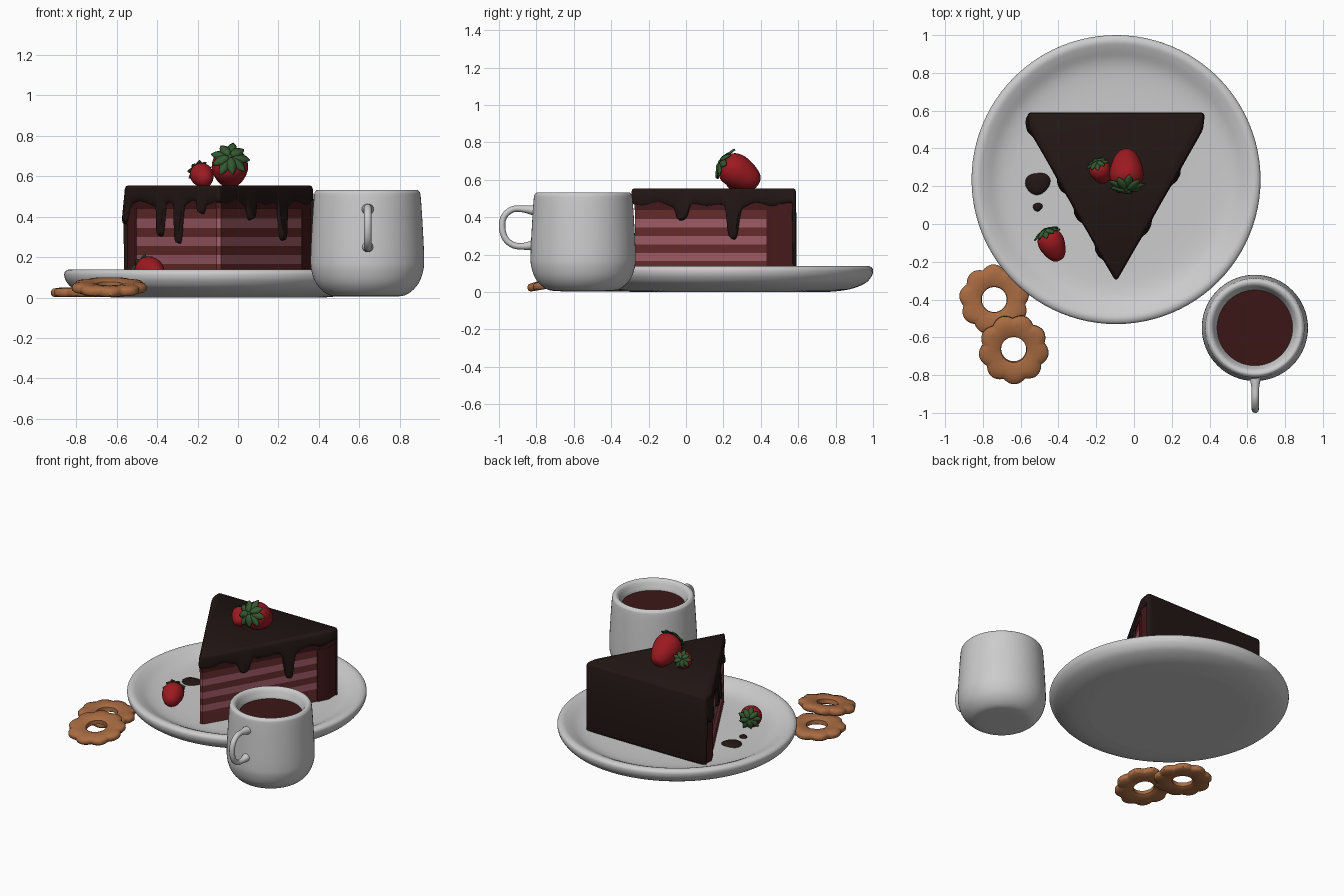
import bpy, bmesh, math
from mathutils import Vector, Matrix

if "Cube" in bpy.data.objects:
    bpy.data.objects.remove(bpy.data.objects["Cube"])

CX = -0.095          # centre line of plate and cake
FLOOR = 0.075        # inside floor of plate


def mat(name, *rgb):
    m = bpy.data.materials.new(name)
    m.diffuse_color = (*rgb, 1)
    m.use_nodes = True
    m.node_tree.nodes["Principled BSDF"].inputs["Base Color"].default_value = m.diffuse_color
    return m


GLAZE = mat("glaze", 0.016, 0.008, 0.007)
FROST = mat("frosting", 0.06, 0.01, 0.011)
SPONGE = mat("sponge", 0.14, 0.025, 0.027)
CREAM = mat("cream", 0.36, 0.11, 0.14)
RED = mat("berry_red", 0.33, 0.01, 0.015)
GREEN = mat("leaf_green", 0.035, 0.1, 0.03)
BISCUIT = mat("biscuit", 0.4, 0.15, 0.055)
COFFEE = mat("coffee", 0.045, 0.008, 0.008)


def make(name, verts, faces, material=None, matrix=None, angle=50):
    me = bpy.data.meshes.new(name)
    me.from_pydata([tuple(v) for v in verts], [], faces)
    bm = bmesh.new()
    bm.from_mesh(me)
    bmesh.ops.remove_doubles(bm, verts=bm.verts, dist=1e-5)
    bmesh.ops.recalc_face_normals(bm, faces=bm.faces)
    bm.to_mesh(me)
    bm.free()
    ob = bpy.data.objects.new(name, me)
    bpy.context.collection.objects.link(ob)
    if material:
        me.materials.append(material)
    if matrix:
        ob.matrix_world = matrix
    bpy.ops.object.select_all(action='DESELECT')
    bpy.context.view_layer.objects.active = ob
    ob.select_set(True)
    bpy.ops.object.shade_smooth_by_angle(angle=math.radians(angle))
    return ob


def ring_faces(rows, n, closed=False):
    last = rows if closed else rows - 1
    return [(r * n + i, r * n + (i + 1) % n, (r + 1) % rows * n + (i + 1) % n, (r + 1) % rows * n + i)
            for r in range(last) for i in range(n)]


def smooth_line(pts, steps=4):
    p = [Vector(q) for q in pts]
    p = [p[0]] + p + [p[-1]]
    out = []
    for a, b, c, d in zip(p, p[1:], p[2:], p[3:]):
        for k in range(steps):
            t = k / steps
            out.append(0.5 * (2 * b + (c - a) * t + (2 * a - 5 * b + 4 * c - d) * t**2 + (3 * b - a - 3 * c + d) * t**3))
    return out + [p[-1]]


def lathe(name, profile, material=None, matrix=None, n=64, wobble=lambda a: 1):
    prof = smooth_line(profile)
    verts = []
    for q in prof:
        for i in range(n):
            a = math.tau * i / n
            r = max(q.x, 0) * wobble(a)
            verts.append((r * math.cos(a), r * math.sin(a), q.y))
    return make(name, verts, ring_faces(len(prof), n), material, matrix)


def prism(name, pts, z0, z1, material):
    n = len(pts)
    verts = [(x, y, z) for z in (z0, z1) for x, y in pts]
    faces = ring_faces(2, n) + [tuple(range(n)), tuple(range(n, 2 * n))]
    return make(name, verts, faces, material, angle=30)


# Plate
lathe("plate", [(0, FLOOR), (0.3, FLOOR), (0.52, 0.078), (0.62, 0.092), (0.69, 0.125), (0.73, 0.14),
                (0.757, 0.132), (0.765, 0.112), (0.755, 0.08), (0.72, 0.045), (0.64, 0.015), (0.54, 0.002),
                (0.45, 0), (0, 0)], matrix=Matrix.Translation((CX, 0.235, 0)), n=96)


# Cake layers and frosting
def half(y):
    return 0.012 + 0.445 * (min(y, 0.5) + 0.285) / 0.785


def wedge(ys, inset):
    side = [(max(half(y) - inset, 0.004), y) for y in ys]
    return [(CX + w, y) for w, y in side] + [(CX - w, y) for w, y in reversed(side)]


levels = [FLOOR - 0.005, 0.165, 0.21, 0.255, 0.30, 0.345, 0.39, 0.44]
for i in range(7):
    prism(f"cake_layer_{i + 1}", wedge((-0.272, 0.43), 0.009), levels[i], levels[i + 1], CREAM if i % 2 else SPONGE)
prism("top_frosting", wedge((-0.276, 0.5, 0.577), 0.004), 0.44, 0.54, FROST)
prism("back_frosting", wedge((0.43, 0.5, 0.577), 0.002), FLOOR - 0.005, 0.44, FROST)

# Chocolate glaze: rounded outline with a dripping lower edge
corners = [Vector(p) for p in [(CX, -0.302), (CX + 0.458, 0.5), (CX + 0.468, 0.588),
                               (CX - 0.468, 0.588), (CX - 0.458, 0.5)]]
line = []
for a, b in zip(corners, corners[1:] + corners[:1]):
    k = round((b - a).length / 0.007)
    line += [a.lerp(b, j / k) for j in range(k)]
n = len(line)
for _ in range(10):
    line = [(line[i - 1] + 2 * line[i] + line[(i + 1) % n]) / 4 for i in range(n)]
# side, y, lowest z, half width
drips = [(1, -0.02, 0.385, 0.035), (1, 0.25, 0.285, 0.032), (-1, 0.2, 0.30, 0.03),
         (-1, 0.045, 0.275, 0.03), (-1, -0.15, 0.415, 0.03), (-1, 0.52, 0.37, 0.045)]
cols = []
for i, p in enumerate(line):
    t = line[(i + 1) % n] - line[i - 1]
    out = Vector((t.y, -t.x)).normalized()
    low, bulge = 0.468 + 0.009 * math.sin(p.y * 31 + p.x * 9), 0
    for side, y, z, w in drips:
        if (p.x - CX) * side > 0:
            d = abs(p.y - y) / w
            f = 0.85 * math.exp(-d**4) + 0.15 * math.exp(-d * d / 4)
            low -= (0.468 - z) * f
            bulge += 0.014 * f
    if p.y > 0.572:
        low, bulge = FLOOR, 0
    rows = [(-0.014, 0.554), (-0.005, 0.55), (0, 0.538), (0.003 + bulge * 0.4, (0.538 + low) / 2),
            (0.003 + bulge, low + 0.02), (bulge, low + 0.006), (-0.006, low), (-0.014, low + 0.004)]
    cols.append([(*(p + out * o), z) for o, z in rows])
verts = [c[r] for r in range(8) for c in cols]
make("chocolate_glaze", verts, ring_faces(8, n) + [tuple(range(n))], GLAZE)

# Spilled chocolate drops
for i, (x, y, r) in enumerate([(-0.51, 0.215, 0.058), (-0.51, 0.09, 0.022)]):
    lathe(f"chocolate_drop_{i + 1}", [(0, 0.018), (r * 0.6, 0.016), (r * 0.93, 0.009), (r, 0), (0, -0.004)], GLAZE,
          Matrix.Translation((x, y, FLOOR)), 32, lambda a: 1 + 0.08 * math.sin(2 * a + 1) + 0.06 * math.sin(3 * a))

# Strawberries with leafy tops
berry = [(0, -0.5), (0.2, -0.46), (0.36, -0.3), (0.47, -0.05), (0.5, 0.14), (0.44, 0.34), (0.26, 0.46), (0, 0.48)]


def strawberry(name, centre, top_dir, length, width):
    m = Matrix.Translation(centre) @ Vector(top_dir).to_track_quat('Z', 'Y').to_matrix().to_4x4()
    prof = [(r * width, z * length) for r, z in berry]
    lathe(name, prof, RED, m, 32)
    path = [(0.03, 0.5), (0.17, 0.51), (0.32, 0.46), (0.44, 0.42), (0.54, 0.38)]
    spread = [0.03, 0.1, 0.13, 0.09, 0.01]
    verts, faces = [], []
    for k in range(9):
        a = math.tau * k / 9
        u, v = Vector((math.cos(a), math.sin(a), 0)), Vector((-math.sin(a), math.cos(a), 0))
        base = len(verts)
        for (r, z), s in zip(path, spread):
            lift = 0.03 * (k % 2)
            for side in (-1, 0, 1):
                q = (u * r * (1 - 0.1 * (k % 2)) + v * s * side) * width
                verts.append(q + Vector((0, 0, (z + lift + 0.02 * (side == 0)) * length)))
        faces += [(base + 3 * j + c, base + 3 * j + c + 1, base + 3 * j + c + 4, base + 3 * j + c + 3)
                  for j in range(4) for c in range(2)]
    leaves = make(name + "_leaves", verts, faces, GREEN, m)
    solid = leaves.modifiers.new("thickness", 'SOLIDIFY')
    solid.thickness = 0.04 * width
    solid.offset = 0
    lathe(name + "_stem", [(0, 0.58 * length), (0.05 * width, 0.57 * length), (0.07 * width, 0.47 * length)],
          GREEN, m, 12)


strawberry("large_strawberry", (-0.04, 0.29, 0.635), (0, -0.86, 0.5), 0.23, 0.18)
strawberry("small_strawberry", (-0.175, 0.275, 0.6), (-0.3, 0.75, 0.45), 0.13, 0.115)
strawberry("plate_strawberry", (-0.43, -0.115, 0.128), (-0.4, 0.85, 0.2), 0.175, 0.14)

# Cup, coffee and handle
at_cup = Matrix.Translation((0.64, -0.55, 0))
lathe("cup", [(0, 0.005), (0.14, 0.005), (0.2, 0.018), (0.25, 0.065), (0.276, 0.13), (0.281, 0.2), (0.273, 0.37),
              (0.264, 0.5), (0.257, 0.524), (0.244, 0.533), (0.225, 0.524), (0.21, 0.495), (0.198, 0.45),
              (0.19, 0.3), (0.15, 0.1), (0, 0.06)], None, at_cup)
lathe("coffee", [(0, 0.465), (0.1, 0.465), (0.2, 0.465)], COFFEE, at_cup)
path = smooth_line([(-0.80, 0.435), (-0.86, 0.443), (-0.925, 0.443), (-0.972, 0.405), (-0.983, 0.345),
                    (-0.965, 0.285), (-0.92, 0.25), (-0.86, 0.245), (-0.80, 0.255)], 5)
verts, last = [], len(path) - 1
for i, p in enumerate(path):
    t = (path[min(i + 1, last)] - path[max(i - 1, 0)]).normalized()
    nrm = Vector((-t.y, t.x))
    r = 0.017 + 0.016 * max(0, 1 - min(i, last - i) / 7)**1.5
    for k in range(16):
        a = math.tau * k / 16
        q = p + nrm * r * math.sin(a)
        verts.append((0.642 + r * 1.1 * math.cos(a), q.x, q.y))
make("cup_handle", verts, ring_faces(len(path), 16))


# Scalloped ring biscuits
def biscuit(name, x, y, z, tilt, turn):
    section = [(0, 0.008), (0.12, 0), (0.9, 0), (1, 0.01), (1, 0.03), (0.92, 0.041),
               (0.6, 0.047), (0.15, 0.044), (0.02, 0.036)]
    verts = []
    for f, h in section:
        for i in range(108):
            a = math.tau * i / 108
            outer = 0.174 + 0.02 * abs(math.cos(4.5 * a)) - 0.008
            r = 0.066 + f * (outer - 0.066)
            verts.append((r * math.cos(a), r * math.sin(a), h))
    m = Matrix.Translation((x, y, z)) @ Matrix.Rotation(tilt, 4, 'X') @ Matrix.Rotation(turn, 4, 'Z')
    make(name, verts, ring_faces(len(section), 108, True), BISCUIT, m)


biscuit("lower_biscuit", -0.74, -0.40, 0.003, 0, 0.2)
biscuit("upper_biscuit", -0.637, -0.66, 0.031, 0.165, 0.55)
